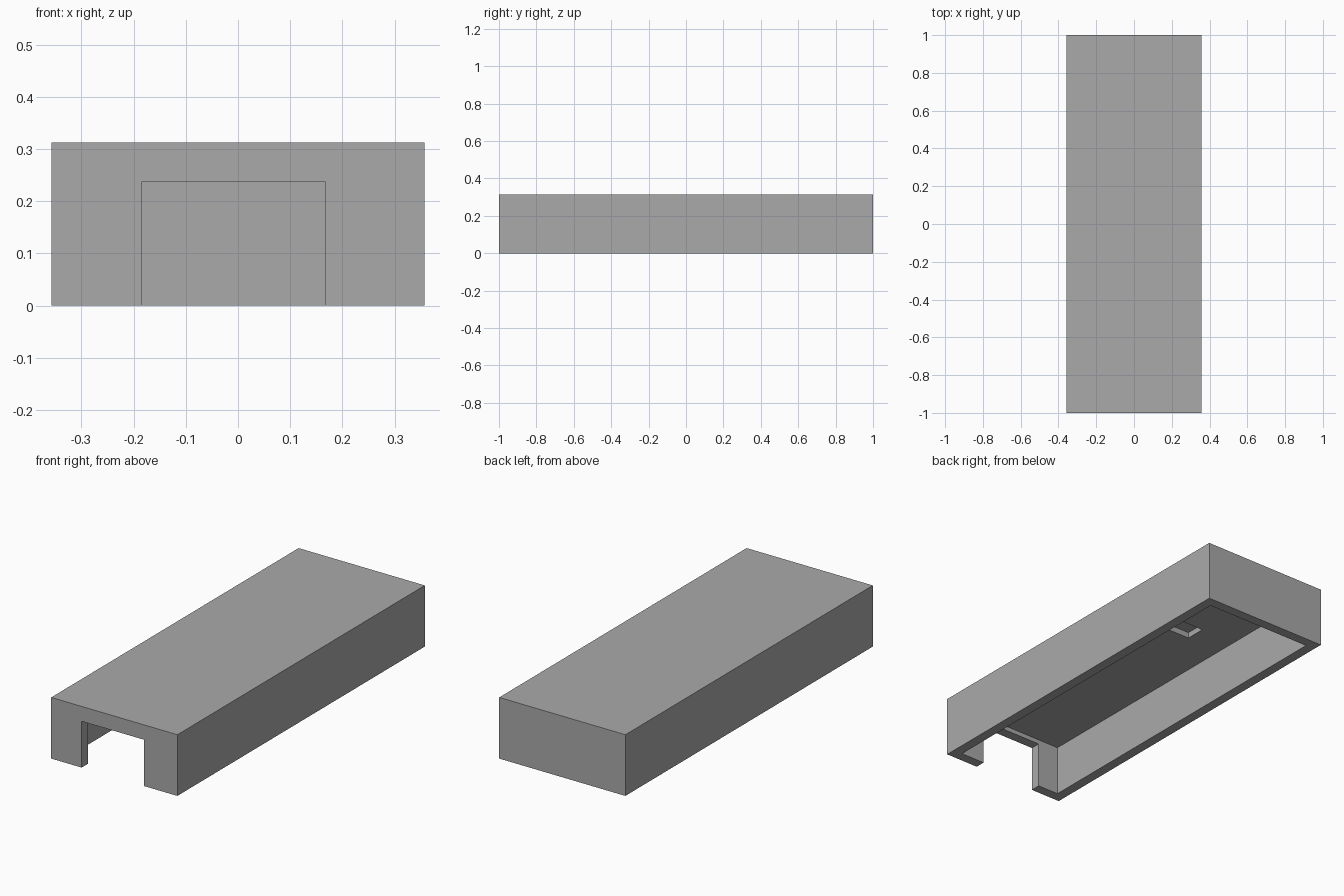
import bpy
import bmesh
from mathutils import Vector

if "Cube" in bpy.data.objects:
    bpy.data.objects.remove(bpy.data.objects["Cube"], do_unlink=True)

HALF_W, HALF_L, HEIGHT = 0.357, 1.0, 0.313
WALL = 0.052
CEILING = 0.26

# Single grey plastic
grey = bpy.data.materials.new("plain_grey")
grey.use_nodes = True
colour = (0.4, 0.4, 0.4, 1)
grey.diffuse_color = colour
grey.node_tree.nodes["Principled BSDF"].inputs["Base Color"].default_value = colour


def box(name, low, high):
    """Axis-aligned box between two corners."""
    low, high = Vector(low), Vector(high)
    bm = bmesh.new()
    bmesh.ops.create_cube(bm, size=1)
    bmesh.ops.scale(bm, vec=high - low, verts=bm.verts)
    bmesh.ops.translate(bm, vec=(low + high) / 2, verts=bm.verts)
    mesh = bpy.data.meshes.new(name)
    bm.to_mesh(mesh)
    bm.free()
    mesh.materials.append(grey)
    obj = bpy.data.objects.new(name, mesh)
    bpy.context.collection.objects.link(obj)
    return obj


def cut(target, cutter):
    """Subtract the cutter, apply the result and discard the cutter."""
    cutter.hide_render = True
    mod = target.modifiers.new("cut", 'BOOLEAN')
    mod.operation = 'DIFFERENCE'
    mod.solver = 'EXACT'
    mod.object = cutter
    bpy.context.view_layer.objects.active = target
    bpy.ops.object.modifier_apply(modifier=mod.name)
    bpy.data.objects.remove(cutter, do_unlink=True)


# Outer block
cover = box("cover_shell", (-HALF_W, -HALF_L, 0), (HALF_W, HALF_L, HEIGHT))

# Hollow underside, open at the bottom
cut(cover, box("cavity_cutter", (WALL - HALF_W, WALL - HALF_L, -0.1),
               (HALF_W - WALL, HALF_L - WALL, CEILING)))

# Doorway through the front wall
cut(cover, box("doorway_cutter", (-0.185, -HALF_L - 0.1, -0.1),
               (0.168, WALL - HALF_L + 0.02, 0.237)))

# Shallow pocket in the ceiling
cut(cover, box("pocket_cutter", (-0.105, 0.29, CEILING - 0.05),
               (0.09, 0.395, CEILING + 0.03)))
